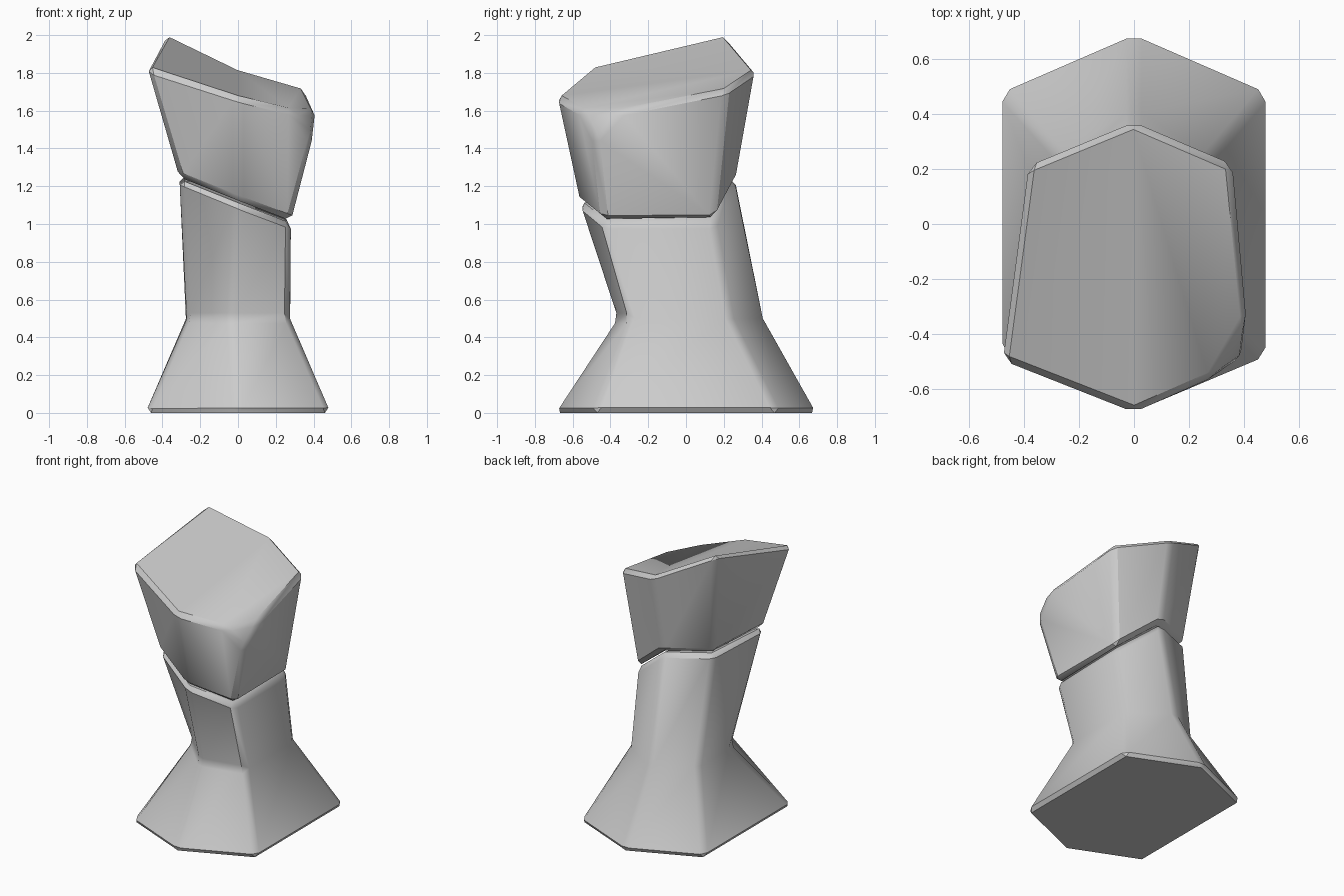
import bpy, bmesh, math
from mathutils import Vector

if "Cube" in bpy.data.objects:
    bpy.data.objects.remove(bpy.data.objects["Cube"])

# Six-sided rings, ordered front, front right, back right, back, back left, front left
BASE = [(0, -.70, 0), (.49, -.49, 0), (.49, .49, 0), (0, .70, 0), (-.49, .49, 0), (-.49, -.49, 0)]
WAIST = [(-.04, -.365, .5), (.275, -.30, .5), (.275, .24, .5), (0, .42, .5), (-.275, .25, .5), (-.27, -.12, .5)]
SPLIT = [(0, -.57, 1.11), (.28, -.44, 1.005), (.28, .15, 1.005), (0, .27, 1.235), (-.31, .13, 1.255), (-.31, -.43, 1.235)]
CROWN = [(0, -.69, 1.675), (.43, -.50, 1.57), (.36, .22, 1.715), (0, .375, 1.82), (-.385, .215, 2.01), (-.485, -.50, 1.83)]


def stone(name, rings, width, corner_cut=None):
    bm = bmesh.new()
    loops = [[bm.verts.new(p) for p in ring] for ring in rings]
    for low, high in zip(loops, loops[1:]):
        for i in range(6):
            j = (i + 1) % 6
            bm.faces.new((low[i], low[j], high[j], high[i]))
    # Caps fold along the front-to-back line
    for loop, flip in ((loops[0], True), (loops[-1], False)):
        for half in (loop[:4], loop[3:] + loop[:1]):
            bm.faces.new(half[::-1] if flip else half)
    # Chipped corner
    if corner_cut:
        a, b, c = map(Vector, corner_cut)
        normal = (b - a).cross(c - a).normalized()
        if normal.x < 0:
            normal.negate()
        cut = bmesh.ops.bisect_plane(bm, geom=bm.verts[:] + bm.edges[:] + bm.faces[:],
                                     plane_co=a, plane_no=normal, clear_outer=True)
        edges = [e for e in cut["geom_cut"] if isinstance(e, bmesh.types.BMEdge)]
        bmesh.ops.holes_fill(bm, edges=edges, sides=0)
    bmesh.ops.recalc_face_normals(bm, faces=bm.faces)
    # Worn edges
    sharp = [e for e in bm.edges if e.calc_face_angle(0) > math.radians(32)]
    bmesh.ops.bevel(bm, geom=sharp, offset=width, offset_type='OFFSET', segments=1,
                    profile=.5, affect='EDGES', clamp_overlap=True)
    bmesh.ops.recalc_face_normals(bm, faces=bm.faces)
    mesh = bpy.data.meshes.new(name)
    bm.to_mesh(mesh)
    bm.free()
    obj = bpy.data.objects.new(name, mesh)
    bpy.context.collection.objects.link(obj)
    bpy.context.view_layer.objects.active = obj
    obj.select_set(True)
    bpy.ops.object.shade_smooth_by_angle(angle=math.radians(33))
    obj.select_set(False)
    return obj


# Flared lower stone and slanted upper stone with a thin crack between
stone("lower_stone", [BASE, WAIST, SPLIT], .03)
upper_bottom = [(x, y, z + .012) for x, y, z in SPLIT]
stone("upper_stone", [upper_bottom, CROWN], .03,
      [(.28, -.57, 1.61), (.42, -.33, 1.605), (.40, -.495, 1.43)])
